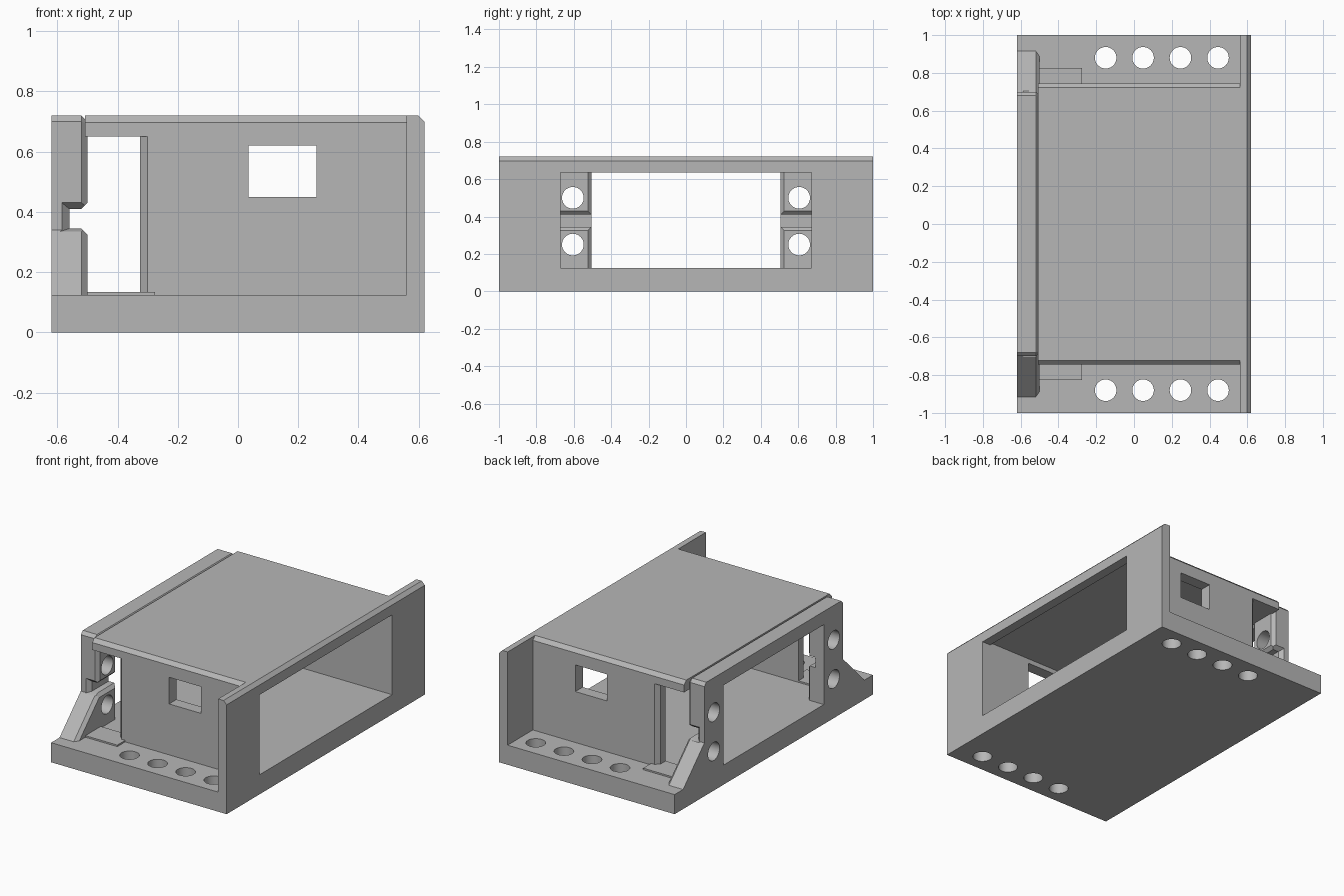
import bpy, bmesh, math
from mathutils import Vector

if "Cube" in bpy.data.objects:
    bpy.data.objects.remove(bpy.data.objects["Cube"])

grey = bpy.data.materials.new("grey plastic")
grey.diffuse_color = (0.47, 0.47, 0.47, 1)
grey.use_nodes = True
grey.node_tree.nodes["Principled BSDF"].inputs["Base Color"].default_value = grey.diffuse_color


def prism(name, pts, axis, a, b):
    """Extrude a 2D outline along an axis from a to b."""
    def place(p, t):
        return {"x": (t, p[0], p[1]), "y": (p[0], t, p[1]), "z": (p[0], p[1], t)}[axis]
    bm = bmesh.new()
    face = bm.faces.new([bm.verts.new(place(p, a)) for p in pts])
    ext = bmesh.ops.extrude_face_region(bm, geom=[face])
    shift = Vector(place((0, 0), b - a))
    bmesh.ops.translate(bm, vec=shift,
                        verts=[v for v in ext["geom"] if isinstance(v, bmesh.types.BMVert)])
    bmesh.ops.recalc_face_normals(bm, faces=bm.faces)
    me = bpy.data.meshes.new(name)
    bm.to_mesh(me)
    bm.free()
    me.materials.append(grey)
    ob = bpy.data.objects.new(name, me)
    bpy.context.collection.objects.link(ob)
    return ob


def rect(x0, x1, y0, y1):
    return [(x0, y0), (x1, y0), (x1, y1), (x0, y1)]


def circle(cx, cy, r, n=40):
    return [(cx + r * math.cos(2 * math.pi * i / n), cy + r * math.sin(2 * math.pi * i / n))
            for i in range(n)]


def cut(ob, cutters):
    """Subtract cutters, bake the result and delete the cutters."""
    for c in cutters:
        m = ob.modifiers.new("cut", "BOOLEAN")
        m.operation, m.solver, m.object = "DIFFERENCE", "EXACT", c
    dg = bpy.context.evaluated_depsgraph_get()
    me = bpy.data.meshes.new_from_object(ob.evaluated_get(dg))
    ob.modifiers.clear()
    ob.data = me
    for c in cutters:
        bpy.data.objects.remove(c)


# base plate with mounting holes
base = prism("base_plate", rect(-0.62, 0.56, -1, 1), "z", 0, 0.125)
cut(base, [prism("hole", circle(x, y, 0.057), "z", -0.1, 0.3)
           for x in (-0.15, 0.048, 0.246, 0.445) for y in (-0.88, 0.88)])

# tall end panel with chamfered top edge and wide window
panel = prism("window_panel", [(0.56, 0), (0.62, 0), (0.62, 0.698), (0.598, 0.72), (0.56, 0.72)],
              "y", -1, 1)
cut(panel, [prism("window", rect(-0.67, 0.67, 0.125, 0.635), "x", 0.4, 0.8)])

# roof with chamfered long edges
prism("roof", [(-0.745, 0.65), (0.745, 0.65), (0.745, 0.697), (0.722, 0.72),
               (-0.722, 0.72), (-0.745, 0.697)], "x", -0.508, 0.56)

# side walls with a small window, and thin floor pads beside them
for s, side in ((-1, "front"), (1, "back")):
    wall = prism(side + "_wall", [(-0.325, s * 0.67), (0.56, s * 0.67), (0.56, s * 0.745),
                                  (-0.30, s * 0.745), (-0.325, s * 0.72)], "z", 0.125, 0.65)
    cut(wall, [prism("window", rect(0.035, 0.26, 0.45, 0.62), "y", s * 0.5, s * 0.9)])
    prism(side + "_floor_pad", rect(-0.5, -0.275, min(s * 0.67, s * 0.825),
                                    max(s * 0.67, s * 0.825)), "z", 0.125, 0.135)

# bracket arch with sloped feet, chamfered on its inner face
half = [(0.505, 0.125), (0.915, 0.125), (0.70, 0.34), (0.70, 0.70), (0.68, 0.72)]
arch = half + [(-y, z) for y, z in reversed(half)] + [(-0.505, 0.635), (0.505, 0.635)]
bracket = prism("bracket_arch", arch, "x", -0.62, -0.5)
bm = bmesh.new()
bm.from_mesh(bracket.data)
rim = [e for e in bm.edges if all(v.co.x > -0.51 for v in e.verts)
       and not all(v.co.z < 0.13 for v in e.verts)]
bmesh.ops.bevel(bm, geom=rim, offset=0.02, segments=1, affect="EDGES", profile=0.5)
bm.to_mesh(bracket.data)
bm.free()

# screw holes and a flared slot across both legs
cutters = [prism("hole", circle(y, z, 0.058), "x", -0.8, -0.3)
           for y in (-0.605, 0.605) for z in (0.25, 0.50)]
slot = [(-0.56, 0.345), (-0.52, 0.345), (-0.48, 0.305), (-0.48, 0.45), (-0.52, 0.41), (-0.56, 0.41)]
cutters.append(prism("slot", slot, "y", -0.95, 0.95))
for s in (-1, 1):
    flare = prism("flare", rect(-0.56, -0.45, 0.345, 0.41), "y", s * 0.675, s * 0.705)
    for v in flare.data.vertices:
        if abs(v.co.y) > 0.69:
            v.co.x -= 0.03 if v.co.x < -0.5 else 0
            v.co.z += 0.025 if v.co.z > 0.38 else -0.01
    cutters.append(flare)
cut(bracket, cutters)

# flat faces with smooth hole walls
for ob in bpy.context.scene.objects:
    ob.select_set(True)
    bpy.context.view_layer.objects.active = ob
bpy.ops.object.shade_smooth_by_angle(angle=math.radians(20))
